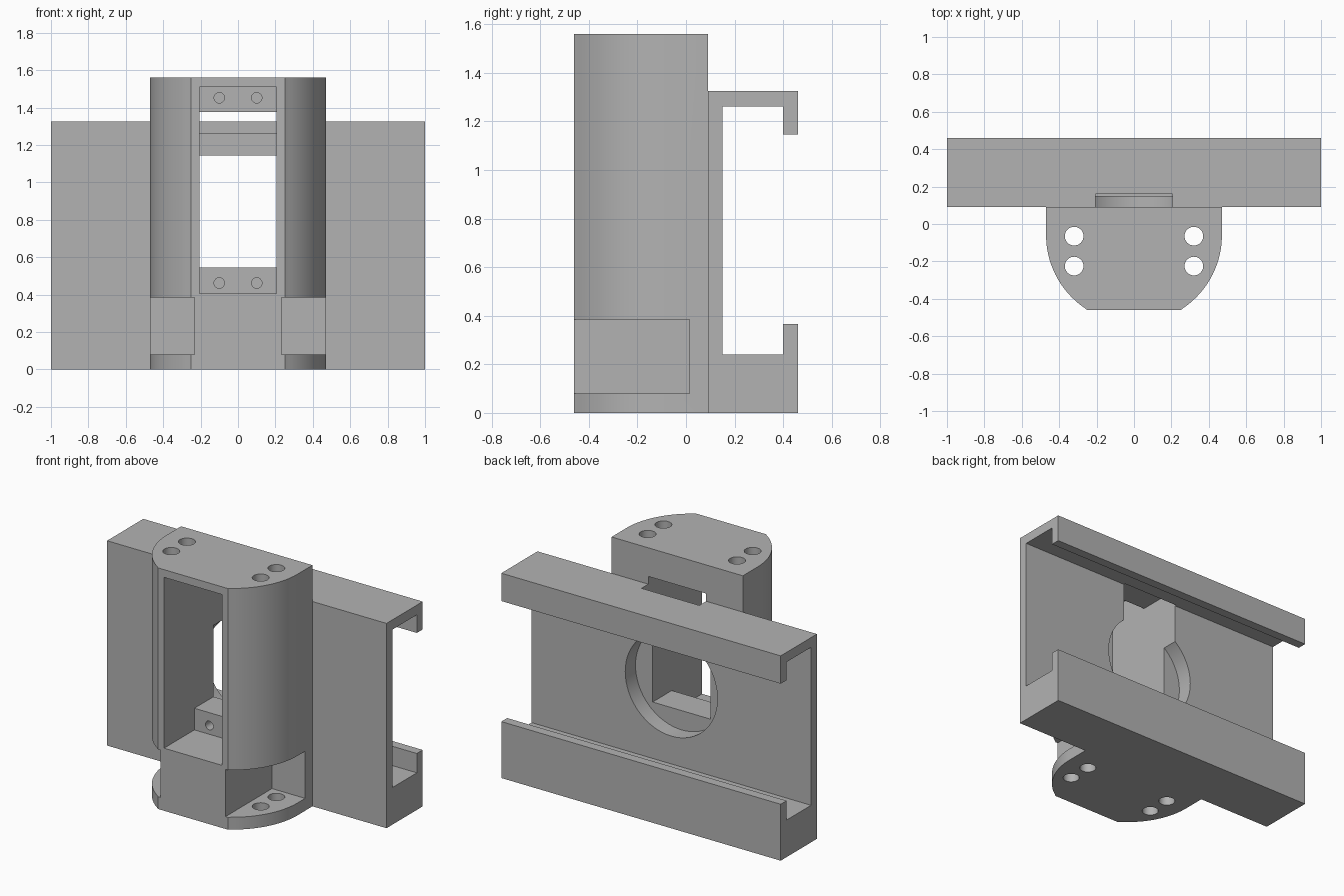
import bpy
import bmesh
from math import asin, cos, sin, pi, radians
from mathutils import Matrix, Vector

if "Cube" in bpy.data.objects:
    bpy.data.objects.remove(bpy.data.objects["Cube"], do_unlink=True)

grey = bpy.data.materials.new("plain grey")
grey.use_nodes = True
colour = (0.45, 0.45, 0.45, 1)
grey.diffuse_color = colour
grey.node_tree.nodes["Principled BSDF"].inputs["Base Color"].default_value = colour


def add_object(name, bm):
    bmesh.ops.recalc_face_normals(bm, faces=bm.faces)
    mesh = bpy.data.meshes.new(name)
    bm.to_mesh(mesh)
    bm.free()
    mesh.materials.append(grey)
    obj = bpy.data.objects.new(name, mesh)
    bpy.context.collection.objects.link(obj)
    return obj


def extrude(name, points, offset):
    """Closed 3D outline pushed along an offset."""
    bm = bmesh.new()
    face = bm.faces.new([bm.verts.new(p) for p in points])
    new = bmesh.ops.extrude_face_region(bm, geom=[face])["geom"]
    moved = [v for v in new if isinstance(v, bmesh.types.BMVert)]
    bmesh.ops.translate(bm, verts=moved, vec=offset)
    return add_object(name, bm)


def box(name, low, high):
    x, y, z = low
    outline = [(x, y, z), (high[0], y, z), (high[0], high[1], z), (x, high[1], z)]
    return extrude(name, outline, (0, 0, high[2] - z))


def cylinder(name, start, end, radius, segments):
    start, end = Vector(start), Vector(end)
    axis = end - start
    bm = bmesh.new()
    turn = axis.to_track_quat("Z", "Y").to_matrix().to_4x4()
    bmesh.ops.create_cone(bm, cap_ends=True, segments=segments, radius1=radius, radius2=radius,
                          depth=axis.length, matrix=Matrix.Translation((start + end) / 2) @ turn)
    return add_object(name, bm)


def combine(target, tool, operation="DIFFERENCE"):
    tool.hide_render = True
    mod = target.modifiers.new(operation, "BOOLEAN")
    mod.operation, mod.object, mod.solver = operation, tool, "EXACT"
    bpy.context.view_layer.objects.active = target
    bpy.ops.object.modifier_apply(modifier=mod.name)
    bpy.data.objects.remove(tool, do_unlink=True)


# Rounded housing with a flat front
RADIUS, CENTRE_Y, FRONT, BACK, HEIGHT = 0.47, -0.06, -0.46, 0.09, 1.56
first = asin(0.25 / RADIUS)
arc = [first + (pi / 2 - first) * i / 24 for i in range(25)]
right = [(RADIUS * sin(a), CENTRE_Y - RADIUS * cos(a), 0) for a in arc]
right[0] = (0.25, FRONT, 0)
right.append((RADIUS, BACK, 0))
outline = right + [(-x, y, z) for x, y, z in reversed(right)]
bracket = extrude("mounting_bracket", outline, (0, 0, HEIGHT))

# Channel rail with a lipped top and bottom
profile = [(0.09, 0), (0.46, 0), (0.46, 0.365), (0.40, 0.365), (0.40, 0.24), (0.15, 0.24),
           (0.15, 1.262), (0.40, 1.262), (0.40, 1.145), (0.46, 1.145), (0.46, 1.325), (0.09, 1.325)]
rail = extrude("channel_rail", [(-1, y, z) for y, z in profile], (2, 0, 0))
combine(bracket, rail, "UNION")

# Front window, and a shorter opening behind it that leaves two screw blocks
WIDTH = 0.207
combine(bracket, box("window_cutter", (-WIDTH, -0.6, 0.405), (WIDTH, -0.15, 1.51)))
combine(bracket, box("opening_cutter", (-WIDTH, -0.3, 0.545), (WIDTH, 0.16, 1.375)))

# Round hole through the rail web
combine(bracket, cylinder("round_cutter", (0, 0.045, 0.75), (0, 0.3, 0.75), 0.33, 64))

for side in (-1, 1):
    # Pockets beside the lower pillar
    x1, x2 = sorted((side * 0.233, side * 0.6))
    combine(bracket, box("pocket_cutter", (x1, -0.6, 0.08), (x2, 0.015, 0.385)))
    # Vertical bolt holes
    for y in (-0.065, -0.225):
        combine(bracket, cylinder("bolt_cutter", (side * 0.32, y, -0.1),
                                  (side * 0.32, y, 1.7), 0.05, 32))
    # Blind screw holes in the blocks
    for z in (0.462, 1.452):
        combine(bracket, cylinder("screw_cutter", (side * 0.1, -0.2, z),
                                  (side * 0.1, 0, z), 0.028, 24))

bpy.ops.object.select_all(action="DESELECT")
bracket.select_set(True)
bpy.context.view_layer.objects.active = bracket
bpy.ops.object.shade_smooth_by_angle(angle=radians(25))
